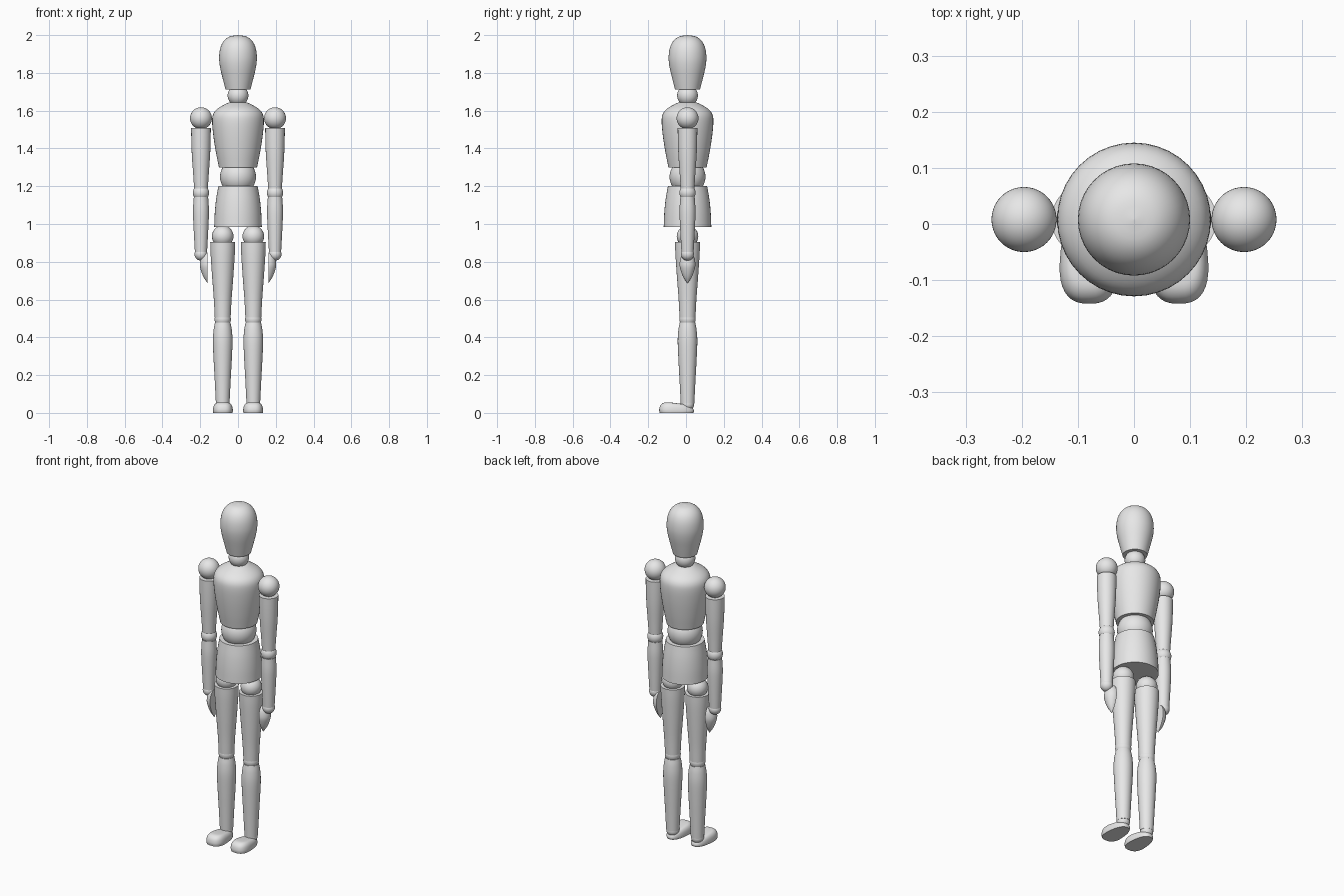
import bpy, bmesh, math
from mathutils import Vector

cube = bpy.data.objects.get("Cube")
if cube:
    bpy.data.objects.remove(cube, do_unlink=True)

AXIS_Y = 0.008   # depth of the body's centre line
SIDES = 40

grey = bpy.data.materials.new("plain_grey")
grey.use_nodes = True
colour = (0.8, 0.8, 0.8, 1)
grey.diffuse_color = colour
grey.node_tree.nodes["Principled BSDF"].inputs["Base Color"].default_value = colour


def finish(name, bm):
    bmesh.ops.recalc_face_normals(bm, faces=bm.faces[:])
    mesh = bpy.data.meshes.new(name)
    bm.to_mesh(mesh)
    bm.free()
    mesh.materials.append(grey)
    ob = bpy.data.objects.new(name, mesh)
    bpy.context.collection.objects.link(ob)
    bpy.ops.object.select_all(action="DESELECT")
    ob.select_set(True)
    bpy.context.view_layer.objects.active = ob
    bpy.ops.object.shade_smooth_by_angle(angle=math.radians(40))


def smooth_profile(points, steps=4):
    """Catmull-Rom curve through (radius, height) points."""
    p = [Vector(q) for q in points]
    p = [2 * p[0] - p[1]] + p + [2 * p[-1] - p[-2]]
    out = []
    for a, b, c, d in zip(p, p[1:], p[2:], p[3:]):
        for i in range(steps):
            t = i / steps
            out.append(0.5 * (2 * b + (c - a) * t + (2 * a - 5 * b + 4 * c - d) * t * t
                              + (3 * b - a - 3 * c + d) * t ** 3))
    out.append(p[-2])
    return out


def lathe(points, x=0, y=AXIS_Y):
    """Closed turned solid from bottom to top."""
    bm = bmesh.new()
    rings = []
    for r, z in smooth_profile(points):
        r = max(r, 0.0002)
        rings.append([bm.verts.new((x + r * math.cos(math.tau * i / SIDES),
                                    y + r * math.sin(math.tau * i / SIDES), z))
                      for i in range(SIDES)])
    for lo, hi in zip(rings, rings[1:]):
        for i in range(SIDES):
            j = (i + 1) % SIDES
            bm.faces.new((lo[i], lo[j], hi[j], hi[i]))
    bm.faces.new(rings[0])
    bm.faces.new(rings[-1])
    return bm


def ball(name, x, z, r):
    bm = bmesh.new()
    bmesh.ops.create_uvsphere(bm, u_segments=SIDES, v_segments=24, radius=r)
    bmesh.ops.translate(bm, verts=bm.verts[:], vec=(x, AXIS_Y, z))
    finish(name, bm)


def hand(name, side):
    # Turned teardrop, sliced flat on the palm side
    x = side * 0.16
    bm = lathe([(0, 0.685), (0.022, 0.718), (0.037, 0.757), (0.042, 0.787),
                (0.036, 0.822), (0.022, 0.843), (0, 0.85)], x)
    bmesh.ops.bisect_plane(bm, geom=bm.verts[:] + bm.edges[:] + bm.faces[:], dist=1e-5,
                           plane_co=(x + side * 0.0005, 0, 0), plane_no=(side, 0, 0),
                           clear_inner=True)
    bmesh.ops.holes_fill(bm, edges=[e for e in bm.edges if e.is_boundary], sides=0)
    finish(name, bm)


def foot(name, side):
    # Flat-soled dome, squared at the toe, lower and narrower at the heel
    bm = lathe([(0.97, 0), (1, 0.3), (0.92, 0.7), (0.7, 0.95), (0.35, 1), (0, 1)], 0, 0)
    for v in bm.verts:
        r = math.hypot(v.co.x, v.co.y)
        cx, cy = v.co.x / r, v.co.y / r
        ux = r * math.copysign(abs(cx) ** 0.75, cx)
        uy = r * math.copysign(abs(cy) ** 0.75, cy)
        heel = max(0, (uy + 1) / 2) ** 1.5
        v.co = (side * 0.08 + ux * 0.057 * (1 - 0.3 * heel),
                -0.05 + uy * 0.092,
                v.co.z * (0.059 - 0.022 * heel))
    finish(name, bm)


# Head, trunk and their joints
finish("head", lathe([(0.066, 1.712), (0.081, 1.77), (0.095, 1.83), (0.1, 1.88),
                      (0.094, 1.93), (0.076, 1.968), (0.045, 1.992), (0, 2)]))
ball("neck", 0, 1.68, 0.055)
finish("chest", lathe([(0.101, 1.3), (0.117, 1.38), (0.131, 1.47), (0.137, 1.545),
                       (0.13, 1.585), (0.105, 1.613), (0.06, 1.638), (0.04, 1.645)]))
ball("waist", 0, 1.25, 0.095)
finish("pelvis", lathe([(0.126, 0.985), (0.123, 1.06), (0.116, 1.13), (0.104, 1.2)]))

# Limbs on both sides
for label, s in (("left", 1), ("right", -1)):
    arm, leg = s * 0.196, s * 0.081
    ball(label + "_shoulder", arm, 1.56, 0.058)
    finish(label + "_upper_arm", lathe([(0.036, 1.185), (0.041, 1.26), (0.048, 1.36),
                                        (0.051, 1.44), (0.052, 1.508)], arm))
    ball(label + "_elbow", arm, 1.165, 0.043)
    finish(label + "_forearm", lathe([(0.031, 0.83), (0.036, 0.92), (0.041, 1.02),
                                      (0.042, 1.08), (0.038, 1.142)], arm))
    ball(label + "_wrist", arm, 0.84, 0.034)
    hand(label + "_hand", s)
    ball(label + "_hip", leg, 0.935, 0.057)
    finish(label + "_thigh", lathe([(0.042, 0.505), (0.047, 0.6), (0.056, 0.72),
                                    (0.064, 0.84), (0.066, 0.905)], leg))
    ball(label + "_knee", leg, 0.496, 0.043)
    finish(label + "_shin", lathe([(0.036, 0.05), (0.042, 0.17), (0.048, 0.28),
                                   (0.052, 0.38), (0.048, 0.44), (0.041, 0.478)], leg))
    ball(label + "_ankle", leg, 0.045, 0.035)
    foot(label + "_foot", s)
